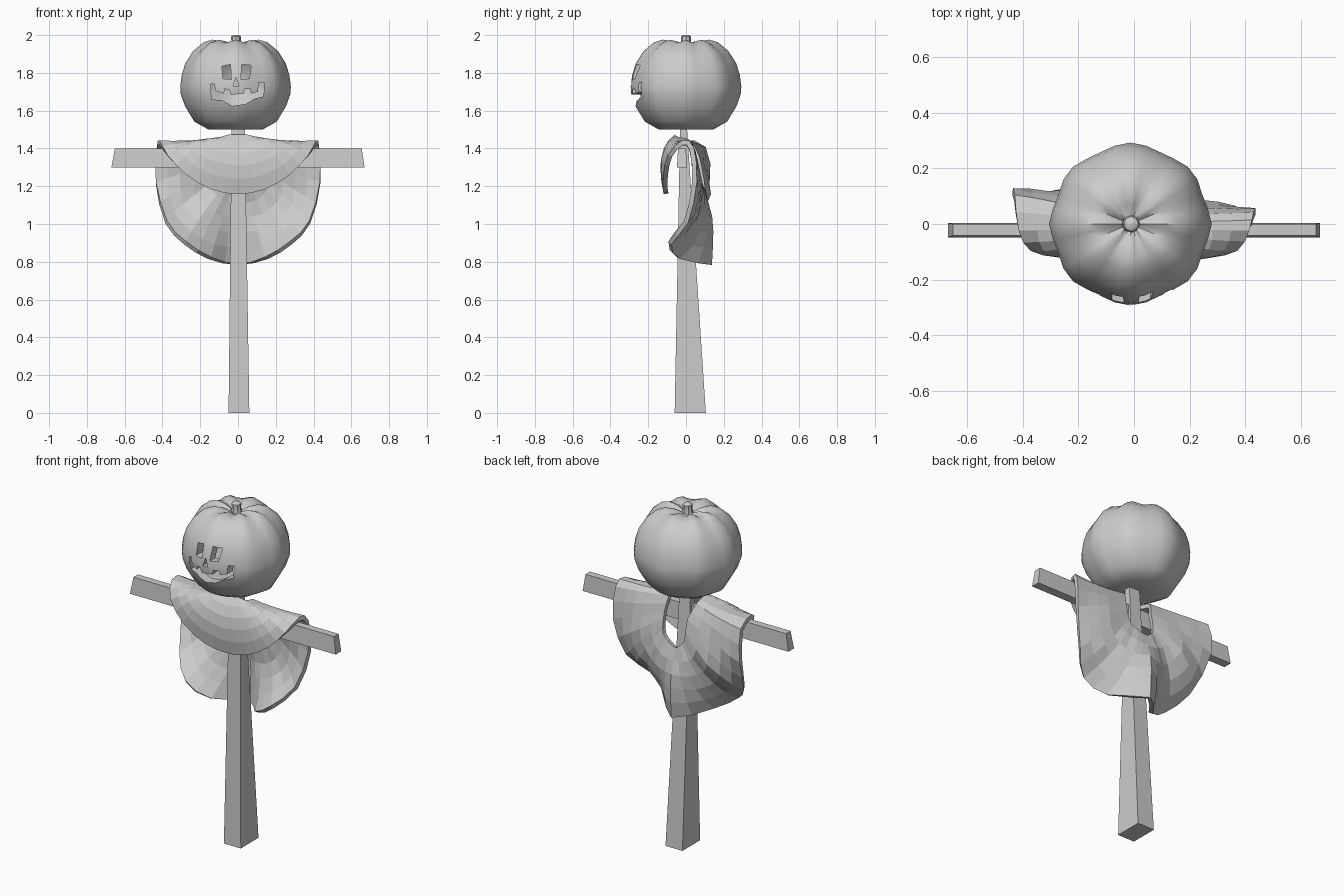
import bpy, bmesh, math, random
from mathutils import Vector

if "Cube" in bpy.data.objects:
    bpy.data.objects.remove(bpy.data.objects["Cube"])

random.seed(4)


def make(name, verts, faces):
    me = bpy.data.meshes.new(name)
    me.from_pydata(verts, [], faces)
    bm = bmesh.new()
    bm.from_mesh(me)
    bmesh.ops.recalc_face_normals(bm, faces=bm.faces)
    bm.to_mesh(me)
    bm.free()
    ob = bpy.data.objects.new(name, me)
    bpy.context.collection.objects.link(ob)
    return ob


def frustum(name, lo, hi):
    """Tapered box; lo and hi are (x0, x1, y0, y1, z)."""
    v = []
    for x0, x1, y0, y1, z in (lo, hi):
        v += [(x0, y0, z), (x1, y0, z), (x1, y1, z), (x0, y1, z)]
    f = [(0, 1, 2, 3), (4, 5, 6, 7)]
    f += [(i, (i + 1) % 4, 4 + (i + 1) % 4, 4 + i) for i in range(4)]
    return make(name, v, f)


def lathe(name, profile, n, cx, lobe=0.0, count=8):
    """Closed turned shape with optional ribs."""
    v, f = [], []
    for r, z in profile:
        for i in range(n):
            a = 2 * math.pi * i / n
            rib = math.cos(count * a + 0.6 * math.sin(2 * a))
            rr = r * (1 + lobe * rib)
            dz = lobe * 0.35 * (rib - 1) * max(0, (z - 1.72) / 0.25) if lobe else 0
            v.append((cx + rr * math.cos(a), rr * math.sin(a), z + dz))
    for k in range(len(profile) - 1):
        for i in range(n):
            j = (i + 1) % n
            f.append((k * n + i, k * n + j, (k + 1) * n + j, (k + 1) * n + i))
    f.append(tuple(range(n)))
    f.append(tuple(range((len(profile) - 1) * n, len(profile) * n)))
    return make(name, v, f)


def apply_mods(ob):
    bpy.context.view_layer.objects.active = ob
    for m in list(ob.modifiers):
        bpy.ops.object.modifier_apply(modifier=m.name)


def smooth(ob, angle):
    bpy.ops.object.select_all(action='DESELECT')
    ob.select_set(True)
    bpy.context.view_layer.objects.active = ob
    bpy.ops.object.shade_smooth_by_angle(angle=math.radians(angle))


# Wooden post and cross bar
frustum("post", (-.05, .06, -.06, .105, 0), (-.034, .036, -.031, .004, 1.53))
frustum("cross_bar", (-.67, .67, -.048, .004, 1.30), (-.652, .655, -.042, 0, 1.40))

# Hollow ribbed pumpkin head
head = lathe("pumpkin_head", [
    (.03, 1.51), (.14, 1.50), (.213, 1.542), (.262, 1.625), (.284, 1.69), (.286, 1.73),
    (.278, 1.79), (.26, 1.85), (.22, 1.915), (.165, 1.962), (.12, 1.976),
    (.07, 1.968), (.03, 1.95)], 32, -.013, .024)
sol = head.modifiers.new("shell", 'SOLIDIFY')
sol.thickness = .05
sol.offset = -1

# Carved face: eyes, nose and toothed mouth pushed through the shell
shapes = [
    [(-.085, 1.835), (-.04, 1.845), (-.035, 1.765), (-.08, 1.77)],
    [(.02, 1.845), (.07, 1.84), (.06, 1.77), (.015, 1.765)],
    [(-.011, 1.778), (.006, 1.73), (-.027, 1.73)],
    [(-.145, 1.74), (-.125, 1.74), (-.12, 1.705), (-.075, 1.69), (-.07, 1.715),
     (-.045, 1.71), (-.04, 1.685), (.03, 1.69), (.035, 1.715), (.065, 1.715),
     (.07, 1.69), (.105, 1.70), (.11, 1.75), (.14, 1.75), (.135, 1.675),
     (.09, 1.665), (.04, 1.635), (-.03, 1.625), (-.085, 1.655), (-.14, 1.66)]]
cv, cf = [], []
for s in shapes:
    b, n = len(cv), len(s)
    cv += [(x, -.4, z) for x, z in s] + [(x, -.12, z) for x, z in s]
    cf += [tuple(range(b, b + n)), tuple(range(b + n, b + 2 * n))]
    cf += [(b + i, b + (i + 1) % n, b + n + (i + 1) % n, b + n + i) for i in range(n)]
cutter = make("face_cutter", cv, cf)
cutter.hide_render = True
cut = head.modifiers.new("carve", 'BOOLEAN')
cut.operation = 'DIFFERENCE'
cut.solver = 'EXACT'
cut.object = cutter
apply_mods(head)
bpy.data.objects.remove(cutter)
smooth(head, 45)

# Stem
stem = lathe("stem", [(.032, 1.94), (.025, 1.965), (.027, 1.992), (.015, 2.0)], 8, -.01)
smooth(stem, 40)

# Draped poncho: each column runs neck, middle, hem; from front centre round to back centre
cols = [
    [(0, -.05, 1.465), (0, -.118, 1.34), (0, -.105, 1.16)],
    [(.04, -.05, 1.465), (.12, -.116, 1.36), (.14, -.11, 1.185)],
    [(.06, -.05, 1.46), (.18, -.108, 1.385), (.27, -.108, 1.26)],
    [(.08, -.045, 1.45), (.24, -.08, 1.42), (.37, -.085, 1.36)],
    [(.09, -.02, 1.445), (.25, -.02, 1.43), (.415, -.02, 1.43)],
    [(.09, .02, 1.43), (.25, .025, 1.41), (.43, .03, 1.40)],
    [(.10, .045, 1.35), (.27, .06, 1.28), (.435, .045, 1.22)],
    [(.10, .06, 1.28), (.26, .07, 1.13), (.38, 0, 1.01)],
    [(.09, .07, 1.23), (.19, .06, 1.045), (.28, -.085, .90)],
    [(.05, .08, 1.20), (.10, .085, 1.0), (.15, -.04, .82)],
    [(0, .09, 1.18), (0, .125, 1.0), (0, .125, .785)]]
left = []
for c in cols[-2:0:-1]:
    left.append([(-x * (.6 if k == 0 and y > .03 else 1),
                  y + (.15 * x if y > .02 and z > 1.1 else 0), z)
                 for k, (x, y, z) in enumerate(c)])
ring = [[Vector(p) for p in c] for c in cols + left]

# Extra columns on a smooth curve between the drawn ones round the hem
fine, m = [], len(ring)
for i in range(m):
    q = [ring[(i + d) % m] for d in (-1, 0, 1, 2)]
    fine.append(ring[i])
    fine.append([(9 * (q[1][k] + q[2][k]) - q[0][k] - q[3][k]) / 16 for k in range(3)])

SEG = 5
verts, faces = [], []
for a, m, b in fine:
    for k in range(SEG + 1):
        t = k / SEG
        p = a * (2 * t - 1) * (t - 1) + m * 4 * t * (1 - t) + b * t * (2 * t - 1)
        if 0 < k < SEG and p.z < 1.34 and p.y > 0:
            p.y += random.uniform(-.006, .006)
        verts.append(p)
n, w = len(fine), SEG + 1
for i in range(n):
    j = (i + 1) % n
    for k in range(SEG):
        faces.append((i * w + k, j * w + k, j * w + k + 1, i * w + k + 1))
cloth = make("poncho", verts, faces)
th = cloth.modifiers.new("cloth_thickness", 'SOLIDIFY')
th.thickness = .025
th.offset = 0
apply_mods(cloth)
